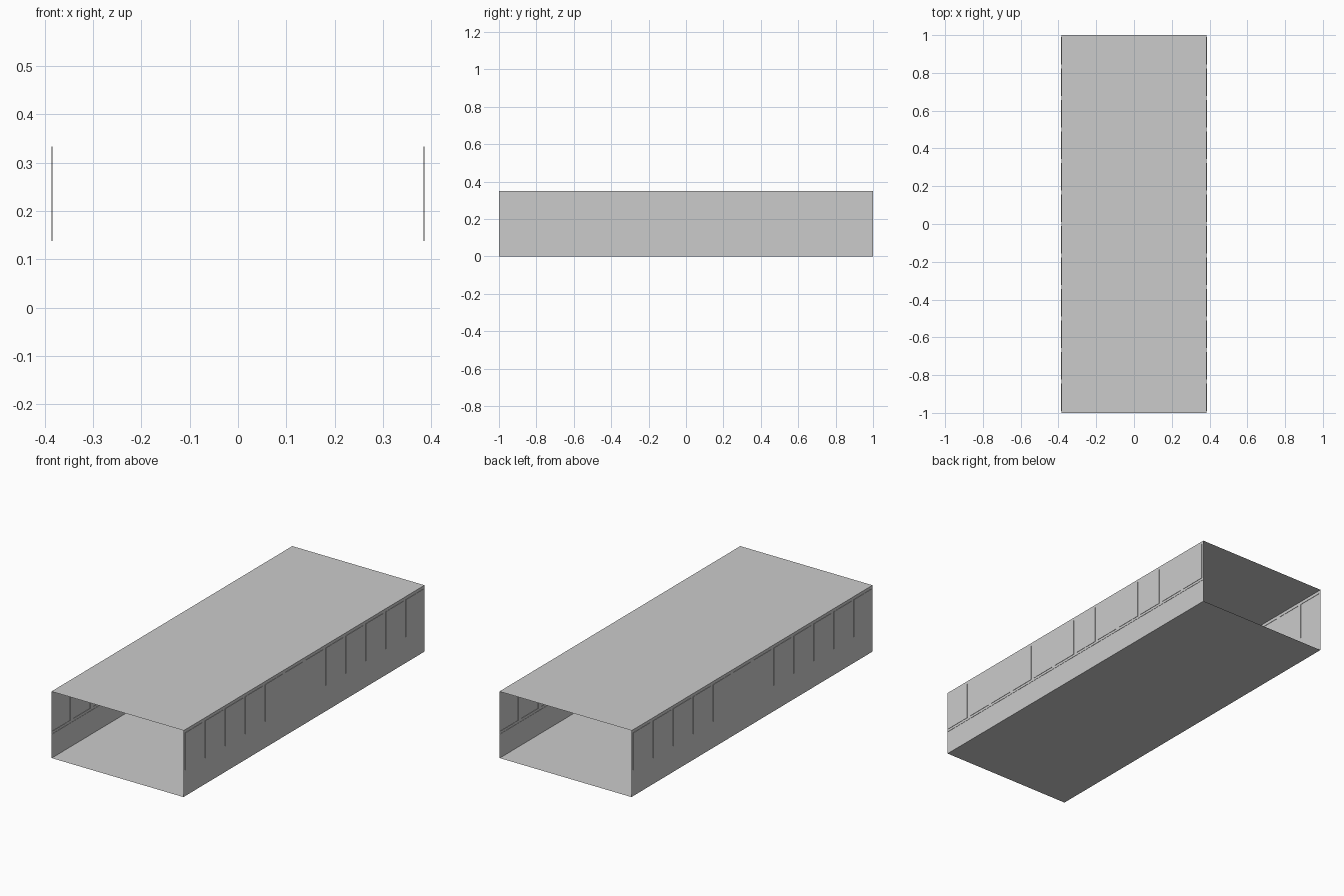
import bpy, bmesh

if "Cube" in bpy.data.objects:
    bpy.data.objects.remove(bpy.data.objects["Cube"])

BAYS = 12
LOW, HIGH, RAISE = 0.383, 0.3845, 0.0018

# Half cross-section: lower wall, small ledge, window band, top strip
half = [(LOW, 0), (LOW, 0.125), (HIGH, 0.125), (HIGH, 0.1275), (HIGH, 0.3445), (HIGH, 0.35)]
profile = half + [(-x, z) for x, z in reversed(half)]

# Open-ended shell: closed section swept along y in equal bays
bm = bmesh.new()
rings = [[bm.verts.new((x, -1 + 2 * i / BAYS, z)) for x, z in profile]
         for i in range(BAYS + 1)]
n = len(profile)
bays = []
for a, b in zip(rings, rings[1:]):
    for k in range(n):
        j = (k + 1) % n
        if k in (5, n - 1):      # roof and floor are added as single sheets
            continue
        f = bm.faces.new((a[k], b[k], b[j], a[j]))
        f.normal_update()
        if f.normal.x * f.calc_center_median().x < 0:
            f.normal_flip()
        if k in (3, 7):          # window band
            bays.append(f)

# Raised window panels: flat border, then a shallow outward step
bmesh.ops.inset_individual(bm, faces=bays, thickness=0.0105, use_even_offset=True)
bmesh.ops.inset_individual(bm, faces=bays, thickness=0.0001, depth=RAISE)

body = bpy.data.meshes.new("walls")
bm.to_mesh(body)
bm.free()
bpy.context.collection.objects.link(bpy.data.objects.new("walls", body))


# Flat roof and floor sheets
def sheet(name, hx, z, up):
    vs = [(-hx, -1, z), (hx, -1, z), (hx, 1, z), (-hx, 1, z)]
    me = bpy.data.meshes.new(name)
    me.from_pydata(vs, [], [(0, 1, 2, 3) if up else (3, 2, 1, 0)])
    bpy.context.collection.objects.link(bpy.data.objects.new(name, me))


sheet("roof", HIGH, 0.35, True)
sheet("floor", LOW, 0, False)
